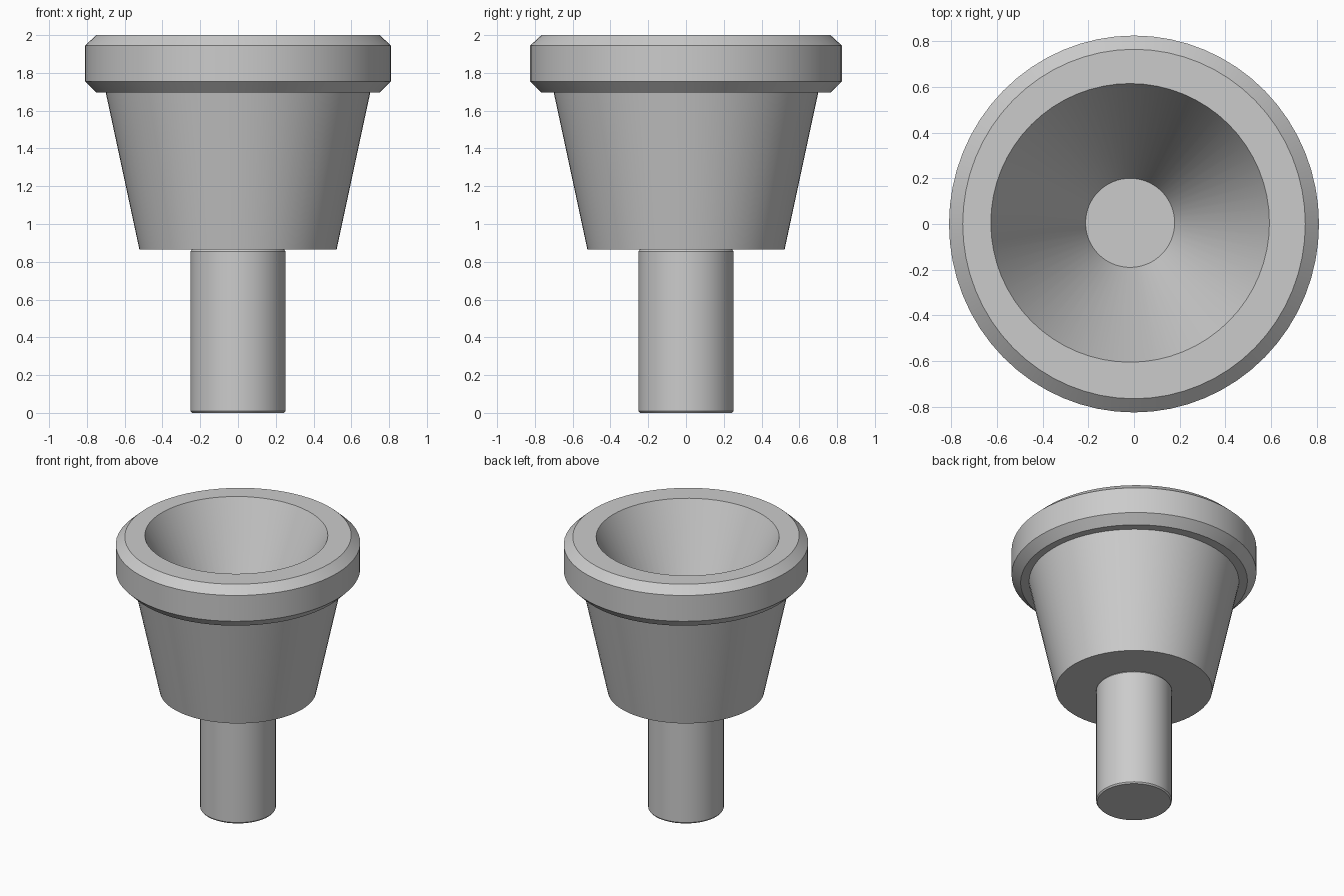
import bpy, bmesh, math

cube = bpy.data.objects.get("Cube")
if cube:
    bpy.data.objects.remove(cube)

SEGMENTS = 64

grey = bpy.data.materials.new("plain_grey")
grey.use_nodes = True
grey.diffuse_color = (0.6, 0.6, 0.6, 1)
grey.node_tree.nodes["Principled BSDF"].inputs["Base Color"].default_value = (0.6, 0.6, 0.6, 1)


def lathe(name, rings):
    """Skin elliptical rings (x radius, y radius, z, centre x, centre y), capped at both ends."""
    bm = bmesh.new()
    loops = []
    for rx, ry, z, cx, cy in rings:
        angles = [math.tau * i / SEGMENTS for i in range(SEGMENTS)]
        loops.append([bm.verts.new((cx + rx * math.cos(a), cy + ry * math.sin(a), z)) for a in angles])
    for low, high in zip(loops, loops[1:]):
        for i in range(SEGMENTS):
            j = (i + 1) % SEGMENTS
            bm.faces.new((low[i], low[j], high[j], high[i]))
    bm.faces.new(loops[0][::-1])
    bm.faces.new(loops[-1])
    bmesh.ops.recalc_face_normals(bm, faces=bm.faces)
    mesh = bpy.data.meshes.new(name)
    bm.to_mesh(mesh)
    bm.free()
    mesh.materials.append(grey)
    obj = bpy.data.objects.new(name, mesh)
    bpy.context.collection.objects.link(obj)
    bpy.ops.object.select_all(action="DESELECT")
    obj.select_set(True)
    bpy.context.view_layer.objects.active = obj
    bpy.ops.object.shade_smooth_by_angle(angle=math.radians(30))
    return obj


def round_ring(r, z, cx=0, cy=0):
    return (r, r, z, cx, cy)


def rim_ring(r, z):
    # The rim is slightly wider front to back
    return (r, r + 0.015, z, 0, 0)


# Tapered cup, chamfered rim and slightly off-centre conical bowl
lathe("cup_with_rim", [
    round_ring(0.522, 0.865),
    round_ring(0.70, 1.695),
    rim_ring(0.75, 1.695),
    rim_ring(0.81, 1.755),
    rim_ring(0.81, 1.945),
    rim_ring(0.75, 2.0),
    round_ring(0.61, 2.0, -0.017, 0.005),
    round_ring(0.195, 1.13, -0.017, 0.005),
])

# Stem with softened ends, reaching into the cup base
lathe("stem", [
    round_ring(0.244, 0),
    round_ring(0.252, 0.01),
    round_ring(0.252, 0.855),
    round_ring(0.244, 0.865),
])
